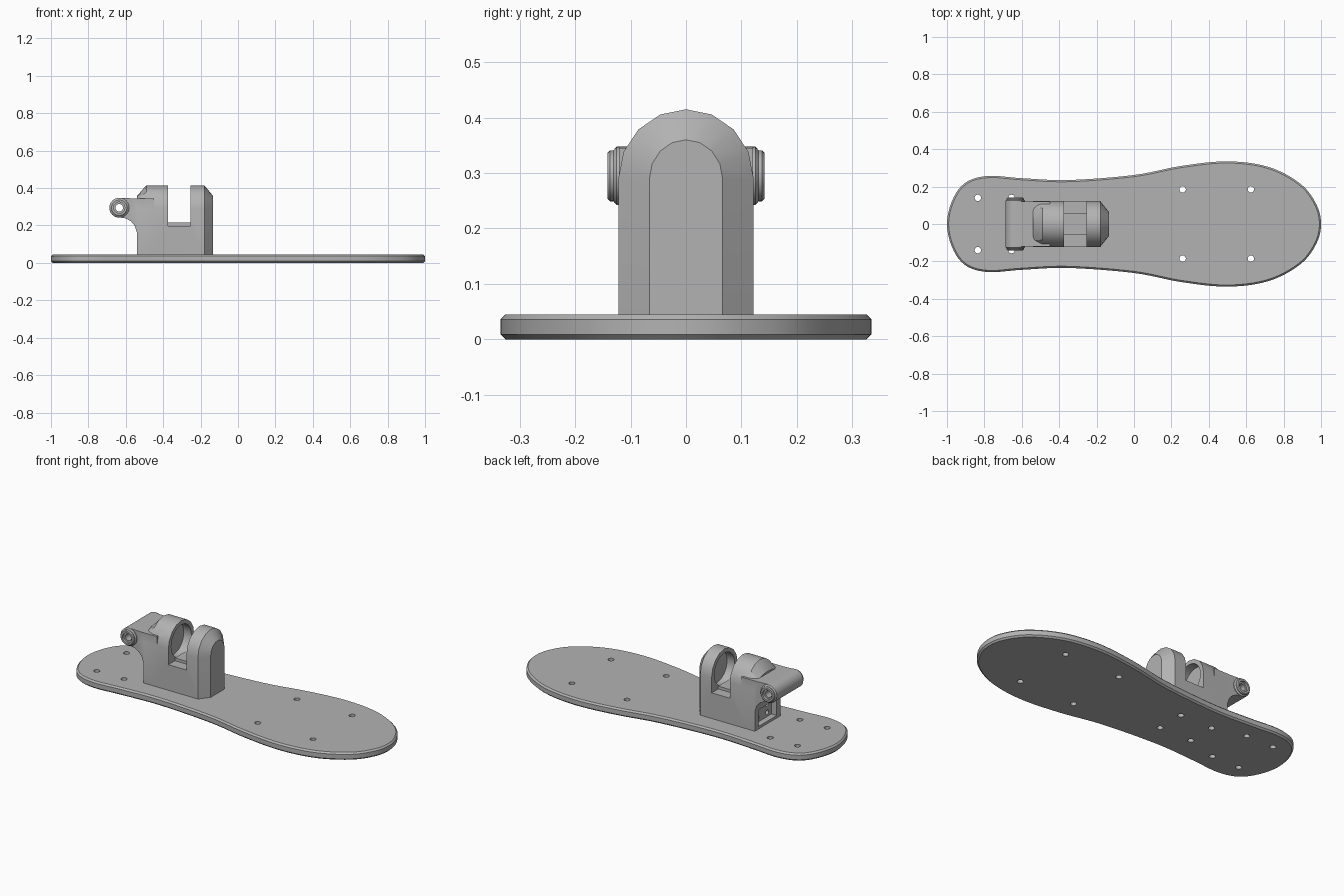
import bpy, bmesh, math
from mathutils import Vector, Matrix

if "Cube" in bpy.data.objects:
    bpy.data.objects.remove(bpy.data.objects["Cube"], do_unlink=True)

grey = bpy.data.materials.new("plain_grey")
grey.use_nodes = True
COLOUR = (0.45, 0.45, 0.45, 1)
grey.diffuse_color = COLOUR
grey.node_tree.nodes["Principled BSDF"].inputs["Base Color"].default_value = COLOUR


def make(name, bm):
    bmesh.ops.recalc_face_normals(bm, faces=bm.faces)
    mesh = bpy.data.meshes.new(name)
    bm.to_mesh(mesh)
    bm.free()
    mesh.materials.append(grey)
    ob = bpy.data.objects.new(name, mesh)
    bpy.context.collection.objects.link(ob)
    return ob


def loft(name, rings):
    """Skin equal-length rings of points and cap both ends."""
    bm = bmesh.new()
    loops = [[bm.verts.new(p) for p in ring] for ring in rings]
    n = len(loops[0])
    for a, b in zip(loops, loops[1:]):
        for i in range(n):
            j = (i + 1) % n
            bm.faces.new((a[i], a[j], b[j], b[i]))
    bm.faces.new(loops[0])
    bm.faces.new(loops[-1])
    return make(name, bm)


def box(name, x, y, z):
    return loft(name, [[(px, py, pz) for px, py in
                        ((x[0], y[0]), (x[1], y[0]), (x[1], y[1]), (x[0], y[1]))] for pz in z])


def turned(name, axis, centre, profile, sides=32):
    """Round part along an axis; profile is (distance, radius)."""
    turn = Vector((0, 0, 1)).rotation_difference(Vector(axis)).to_matrix()
    rings = []
    for d, r in profile:
        rings.append([Vector(centre) + turn @ Vector((r * math.cos(math.tau * i / sides),
                                                      r * math.sin(math.tau * i / sides), d))
                      for i in range(sides)])
    return loft(name, rings)


def combine(ob, parts, operation):
    """Apply a boolean for each part, then remove the part."""
    for part in parts:
        mod = ob.modifiers.new("combine", "BOOLEAN")
        mod.object, mod.operation, mod.solver = part, operation, "EXACT"
    bpy.context.view_layer.update()
    graph = bpy.context.evaluated_depsgraph_get()
    mesh = bpy.data.meshes.new_from_object(ob.evaluated_get(graph))
    ob.modifiers.clear()
    ob.data = mesh
    for part in parts:
        bpy.data.objects.remove(part, do_unlink=True)


def smooth(ob, angle):
    bpy.ops.object.select_all(action="DESELECT")
    ob.select_set(True)
    bpy.context.view_layer.objects.active = ob
    bpy.ops.object.shade_smooth_by_angle(angle=math.radians(angle))


def spline(points, steps):
    """Closed Catmull-Rom curve through the points."""
    out, n = [], len(points)
    for i in range(n):
        a, b, c, d = (Vector(points[(i + k) % n]) for k in (-1, 0, 1, 2))
        for s in range(steps):
            t = s / steps
            out.append(0.5 * (2 * b + (c - a) * t + (2 * a - 5 * b + 4 * c - d) * t ** 2
                              + (3 * b - a - 3 * c + d) * t ** 3))
    return out


# Sole-shaped base plate with chamfered rims
THICK = 0.045
half = [(-0.97, 0.13), (-0.9, 0.222), (-0.78, 0.257), (-0.6, 0.245), (-0.35, 0.235),
        (0, 0.262), (0.25, 0.31), (0.5, 0.335), (0.72, 0.305), (0.89, 0.215), (0.975, 0.105)]
outline = spline([(-1, 0)] + half + [(1, 0)] + [(x, -y) for x, y in reversed(half)], 6)
plate = loft("base_plate", [[(p.x, p.y, z) for p in outline] for z in (0, THICK)])
bevel = plate.modifiers.new("rim", "BEVEL")
bevel.width, bevel.segments, bevel.limit_method = 0.009, 1, "ANGLE"
bevel.angle_limit = math.radians(60)

# Screw holes through the plate
drills = []
for x, y in ((-0.835, 0.14), (-0.655, 0.14), (0.26, 0.185), (0.625, 0.185), (-0.25, 0.085), (-0.46, 0.085)):
    for side in (-1, 1):
        drills.append(turned("drill", (0, 0, 1), (x, side * y, 0), [(-0.1, 0.017), (0.1, 0.017)], 20))
combine(plate, drills, "DIFFERENCE")
smooth(plate, 30)

# Arched clamp body, chamfered at both ends
AXIS_Z, HALF = 0.29, 0.122


def arch(x, width, rise):
    ring = [(x, width, THICK)]
    for i in range(9):
        a = math.pi * i / 8
        ring.append((x, width * math.cos(a), AXIS_Z + rise * math.sin(a)))
    return ring + [(x, -width, THICK)]


body = loft("clamp_body", [arch(-0.54, HALF, 0.068), arch(-0.49, HALF, 0.125),
                           arch(-0.18, HALF, 0.125), arch(-0.135, 0.066, 0.07)])

# Rear arm with a curved underside, ending in the hinge barrel
side_profile = [(-0.45, 0.345), (-0.56, 0.345), (-0.635, 0.348), (-0.67, 0.33), (-0.67, 0.26),
                (-0.635, 0.243), (-0.6, 0.238), (-0.573, 0.223), (-0.552, 0.198),
                (-0.541, 0.165), (-0.538, 0.12), (-0.45, 0.12)]
arm = loft("arm", [[(x, y, z) for x, z in side_profile] for y in (-0.121, 0.121)])
pin = (-0.635, 0, 0.295)
ends = [(0.125, 0.053), (0.131, 0.046), (0.137, 0.046), (0.142, 0.041)]
barrel = turned("barrel", (0, 1, 0), pin, [(-d, r) for d, r in reversed(ends)] + ends)
combine(body, [arm, barrel], "UNION")

# Open slot, shaft recesses, hinge bore and rear pocket
cutters = [box("slot", (-0.375, -0.255), (-0.2, 0.2), (0.198, 0.6)),
           turned("recess", (1, 0, 0), (-0.315, 0, AXIS_Z + 0.005), [(-0.11, 0.095), (0.11, 0.095)]),
           turned("bore", (0, 1, 0), pin, [(-0.2, 0.02), (0.2, 0.02)], 24),
           box("pocket", (-0.6, -0.505), (-0.085, 0.085), (0.06, 0.16))]
for side in (-1, 1):
    cutters.append(turned("sink", (0, side, 0), pin, [(0.128, 0.03), (0.16, 0.03)], 24))
    for z in (0.085, 0.135):
        cutters.append(turned("bolt_hole", (1, 0, 0), (-0.52, side * 0.045, z),
                              [(0, 0.014), (0.06, 0.014)], 16))
combine(body, cutters, "DIFFERENCE")
smooth(body, 25)

# Low pad on the slot floor
pad = box("slot_pad", (-0.375, -0.255), (-0.06, 0.06), (0.19, 0.215))
